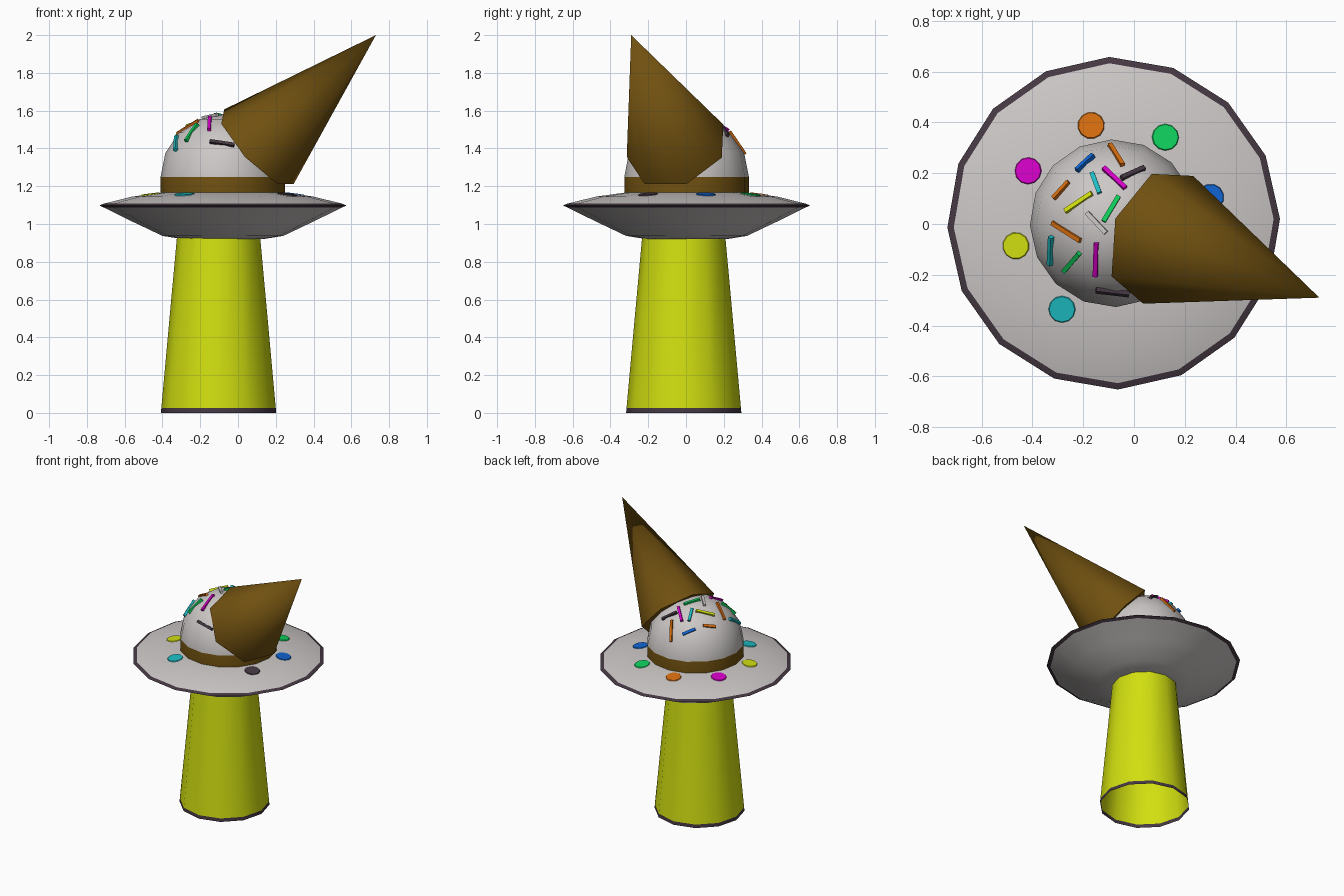
import bpy, bmesh, math
from mathutils import Vector, Matrix

if "Cube" in bpy.data.objects:
    bpy.data.objects.remove(bpy.data.objects["Cube"])

COLORS = {
    "pale grey": (0.60, 0.575, 0.565), "yellow": (0.64, 0.74, 0.005),
    "brown": (0.16, 0.08, 0.005), "plum": (0.06, 0.04, 0.055),
    "cyan": (0.012, 0.50, 0.54), "green": (0.005, 0.64, 0.11),
    "blue": (0.005, 0.13, 0.65), "magenta": (0.68, 0.0, 0.58),
    "orange": (0.70, 0.16, 0.005),
}
MATS = {}
for name, c in COLORS.items():
    MATS[name] = bpy.data.materials.new(name)
    MATS[name].diffuse_color = (*c, 1)


def finish(name, bm, mats, angle=None, rule=None):
    """Turn a bmesh into a named object; rule(face centre) picks the material."""
    bmesh.ops.recalc_face_normals(bm, faces=bm.faces)
    if rule:
        for f in bm.faces:
            f.material_index = rule(f.calc_center_median())
    me = bpy.data.meshes.new(name)
    bm.to_mesh(me)
    bm.free()
    ob = bpy.data.objects.new(name, me)
    bpy.context.collection.objects.link(ob)
    for m in mats:
        me.materials.append(MATS[m])
    if angle:
        bpy.ops.object.select_all(action='DESELECT')
        ob.select_set(True)
        bpy.context.view_layer.objects.active = ob
        bpy.ops.object.shade_smooth_by_angle(angle=math.radians(angle))
    return ob


def lathe(profile, sides, cx, cy, turn=0.0):
    """Revolve (radius, z) points; a radius of 0 closes to a pole."""
    bm = bmesh.new()
    rings = []
    for r, z in profile:
        n = sides if r > 0 else 1
        rings.append([bm.verts.new((cx + r * math.cos(turn + math.tau * i / sides),
                                    cy + r * math.sin(turn + math.tau * i / sides), z))
                      for i in range(n)])
    for a, b in zip(rings, rings[1:]):
        for i in range(sides):
            j = (i + 1) % sides
            vs = [a[i % len(a)], a[j % len(a)], b[j % len(b)], b[i % len(b)]]
            bm.faces.new(list(dict.fromkeys(vs)))
    return bm


CX, CY = -0.08, 0.003
TURN = math.radians(1.5)

# Light beam: open tapered tube with a dark hem
finish("light_beam", lathe([(0.305, 0), (0.303, 0.025), (0.22, 0.935)], 12, -0.103, -0.012),
       ["yellow", "plum"], 40, lambda c: int(c.z < 0.02))

# Saucer hull with a dark rim
hull = [(0, 0.92), (0.22, 0.921), (0.32, 0.937), (0.48, 1.013), (0.63, 1.087),
        (0.655, 1.098), (0.63, 1.108), (0.48, 1.145), (0.32, 1.167), (0, 1.17)]
finish("saucer", lathe(hull, 16, CX, CY, TURN), ["pale grey", "plum"], 45,
       lambda c: int(math.hypot(c.x - CX, c.y - CY) > 0.6))

# Scoop dome with a wafer-brown band around its foot
R, DZ = 0.33, 1.25
dome = [(R, 1.16), (R, DZ)]
dome += [(R * math.cos(math.radians(a)), DZ + R * math.sin(math.radians(a)))
         for a in (22.5, 45, 67.5)] + [(0, DZ + R)]
finish("scoop_dome", lathe(dome, 16, CX, CY, TURN), ["pale grey", "brown"], 50,
       lambda c: int(c.z < DZ - 0.01))

# Tilted seven-sided cone stuck in the dome
apex, base = Vector((0.73, -0.29, 2.0)), Vector((0.097, -0.047, 1.399))
axis = (apex - base).normalized()
u = Vector((-0.167, 0.067, 0.211))
u = (u - axis * u.dot(axis)).normalized()
w = axis.cross(u)
bm = bmesh.new()
tip = bm.verts.new(apex)
ring = [bm.verts.new(base + 0.277 * (u * math.cos(math.tau * i / 7) + w * math.sin(math.tau * i / 7)))
        for i in range(7)]
bm.faces.new(ring)
for i in range(7):
    bm.faces.new((ring[i], ring[(i + 1) % 7], tip))
finish("wafer_cone", bm, ["brown"], 70)

# Round lamps: thin plates lying on the upper hull
LAMPS = [("blue", 15), ("green", 59), ("orange", 103), ("magenta", 148.5),
         ("yellow", 193), ("cyan", 239), ("plum", 329)]
for color, deg in LAMPS:
    bm = bmesh.new()
    m = (Matrix.Translation((CX, CY, 0)) @ Matrix.Rotation(math.radians(deg), 4, 'Z')
         @ Matrix.Translation((0.395, 0, 1.156)) @ Matrix.Rotation(math.radians(7.8), 4, 'Y'))
    bmesh.ops.create_cone(bm, cap_ends=True, segments=12, radius1=0.056,
                          radius2=0.05, depth=0.009, matrix=m)
    finish("lamp_" + color, bm, [color])

# Sprinkles: slim bars between two points (seen from above) on the dome
SPRINKLES = [
    ("orange", -0.095, 0.31, -0.045, 0.23), ("blue", -0.225, 0.21, -0.16, 0.27),
    ("cyan", -0.165, 0.20, -0.135, 0.12), ("magenta", -0.12, 0.22, -0.035, 0.14),
    ("plum", -0.05, 0.18, 0.04, 0.22), ("orange", -0.315, 0.10, -0.255, 0.165),
    ("yellow", -0.27, 0.05, -0.165, 0.12), ("green", -0.12, 0.01, -0.06, 0.11),
    ("pale grey", -0.185, 0.045, -0.11, -0.035), ("orange", -0.32, 0.005, -0.21, -0.065),
    ("cyan", -0.325, -0.05, -0.33, -0.16), ("green", -0.275, -0.185, -0.215, -0.115),
    ("magenta", -0.148, -0.075, -0.152, -0.205), ("plum", -0.15, -0.26, -0.02, -0.275),
]


def on_dome(x, y):
    h = R * R - (x - CX) ** 2 - (y - CY) ** 2
    return Vector((x, y, DZ + math.sqrt(max(h, 0.0))))


for k, (color, x1, y1, x2, y2) in enumerate(SPRINKLES):
    a, b = on_dome(x1, y1), on_dome(x2, y2)
    mid = (a + b) / 2
    along = (b - a).normalized()
    up = mid - Vector((CX, CY, DZ))
    up = (up - along * up.dot(along)).normalized()
    side = up.cross(along)
    mid += up * 0.002
    m = Matrix((along, side, up)).transposed().to_4x4()
    m.translation = mid
    bm = bmesh.new()
    bmesh.ops.create_cube(bm, size=1, matrix=m @ Matrix.Diagonal(((b - a).length, 0.018, 0.018, 1)))
    finish(f"sprinkle_{k + 1}", bm, [color])

for m in bpy.data.materials:
    if m.users and not m.is_grease_pencil:
        m.use_nodes = True
        m.node_tree.nodes["Principled BSDF"].inputs["Base Color"].default_value = m.diffuse_color
